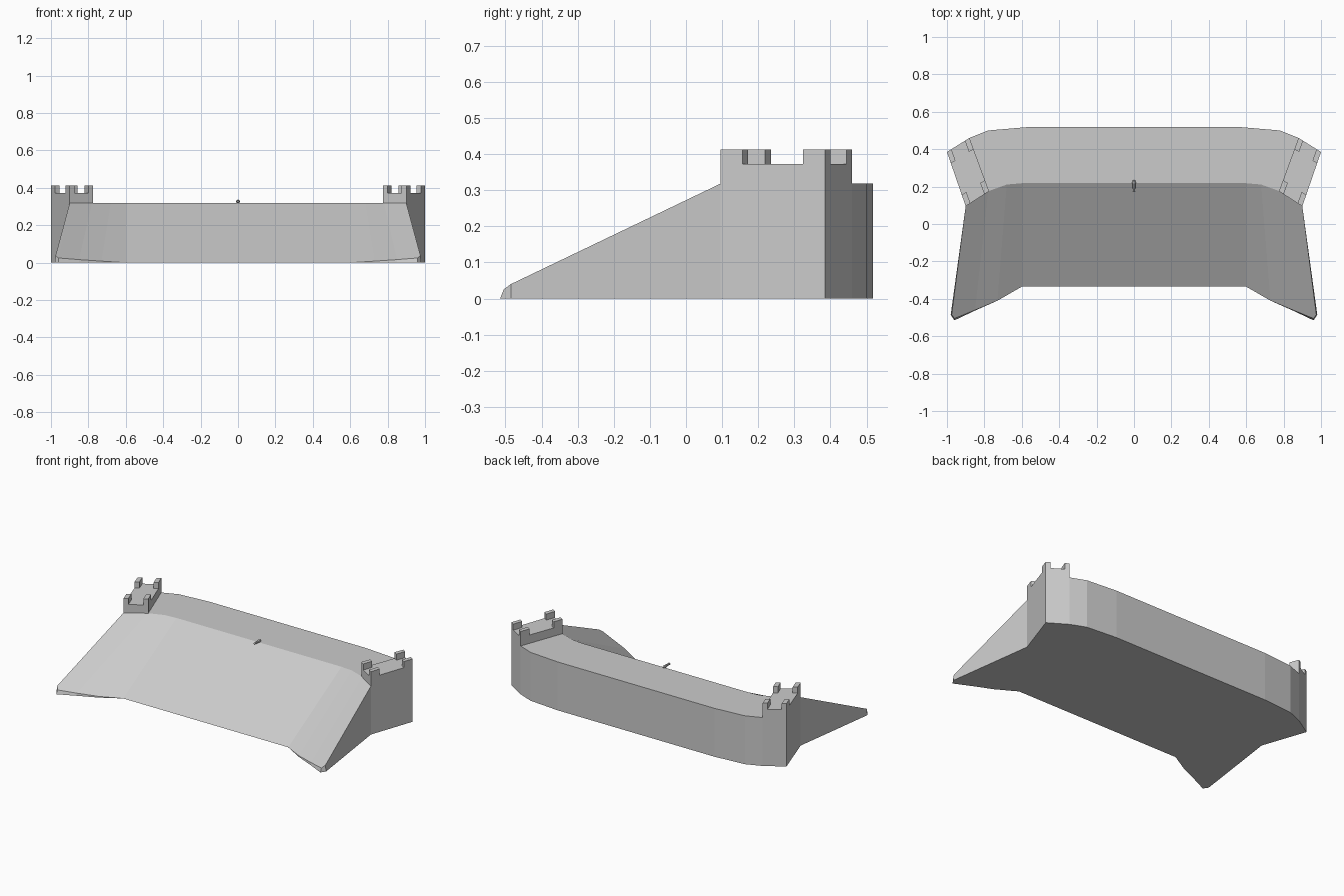
import bpy, bmesh
from math import pi
from mathutils import Vector, Matrix

if "Cube" in bpy.data.objects:
    bpy.data.objects.remove(bpy.data.objects["Cube"])


def make_object(name, bm):
    bmesh.ops.remove_doubles(bm, verts=bm.verts, dist=1e-5)
    bmesh.ops.recalc_face_normals(bm, faces=bm.faces)
    me = bpy.data.meshes.new(name)
    bm.to_mesh(me)
    bm.free()
    ob = bpy.data.objects.new(name, me)
    bpy.context.collection.objects.link(ob)
    return ob


# Earth rampart: stations from the middle to the right end
TOP = 0.318
foot = [(.6, -.335, 0), (.73, -.41, 0), (.85, -.463, 0), (.96, -.515, 0), (.98, -.485, 0)]
lip = [(.6, -.335, 0), (.73, -.41, .008), (.85, -.46, .016), (.96, -.505, .025), (.975, -.485, .04)]
crest = [(.6, .218), (.68, .211), (.78, .175), (.9, .095), (.9, .095)]
rear = [(.57, .518), (.78, .50), (.88, .46), (1.0, .385), (1.0, .385)]


def flip(p):
    return (-p[0],) + tuple(p[1:])


def both(row):
    return [flip(p) for p in reversed(row)] + list(row)


def at(row, z):
    return [(x, y, z) for x, y in row]


rows = [both(r) for r in (foot, lip, at(crest, TOP), at(rear, TOP), at(rear, 0), at(crest, 0))]
rows.append(rows[0])
bm = bmesh.new()
grid = [[bm.verts.new(p) for p in r] for r in rows[:-1]]
grid.append(grid[0])
for a, b in zip(grid, grid[1:]):
    for i in range(len(a) - 1):
        bm.faces.new((a[i], a[i + 1], b[i + 1], b[i]))
# End walls, folded at the crest corner
for e in (0, -1):
    f, l, c, r, rb, cb = [g[e] for g in grid[:-1]]
    bm.faces.new((f, l, c, cb))
    bm.faces.new((cb, c, r, rb))
bmesh.ops.dissolve_degenerate(bm, dist=1e-5, edges=bm.edges)
make_object("rampart", bm)

# Corner platforms with merlons, fitted to a slanted quad
quad = [Vector(p) for p in ((.775, .175), (.9, .095), (1.0, .385), (.88, .46))]


def spot(u, v):
    a, b, c, d = quad
    return a.lerp(b, u).lerp(d.lerp(c, u), v)


def block(bm, u0, u1, v0, v1, z0, z1, side):
    pts = [spot(*q) for q in ((u0, v0), (u1, v0), (u1, v1), (u0, v1))]
    lo, hi = [[bm.verts.new((p.x * side, p.y, z)) for p in pts] for z in (z0, z1)]
    bm.faces.new(lo)
    bm.faces.new(hi)
    for i in range(4):
        j = (i + 1) % 4
        bm.faces.new((lo[i], lo[j], hi[j], hi[i]))


for side, label in ((-1, "left"), (1, "right")):
    bm = bmesh.new()
    block(bm, 0, 1, 0, 1, TOP, .373, side)
    make_object(label + "_platform", bm)
    bm = bmesh.new()
    for u in (0, .8):
        for v in (0, .79):
            block(bm, u, u + .2, v, v + .21, .373, .413, side)
    make_object(label + "_merlons", bm)

# Small gun on the crest, turned from a profile and pointing forward
bm = bmesh.new()
profile = [(0, .236), (.007, .232), (.010, .222), (.008, .205), (.006, .18), (.007, .172), (0, .172)]
verts = [bm.verts.new((r, y, 0)) for r, y in profile]
edges = [bm.edges.new(p) for p in zip(verts, verts[1:])]
bmesh.ops.spin(bm, geom=verts + edges, cent=(0, 0, 0), axis=(0, 1, 0), angle=2 * pi, steps=8)
bmesh.ops.translate(bm, verts=bm.verts, vec=(0, 0, .327))
make_object("small_gun", bm)
